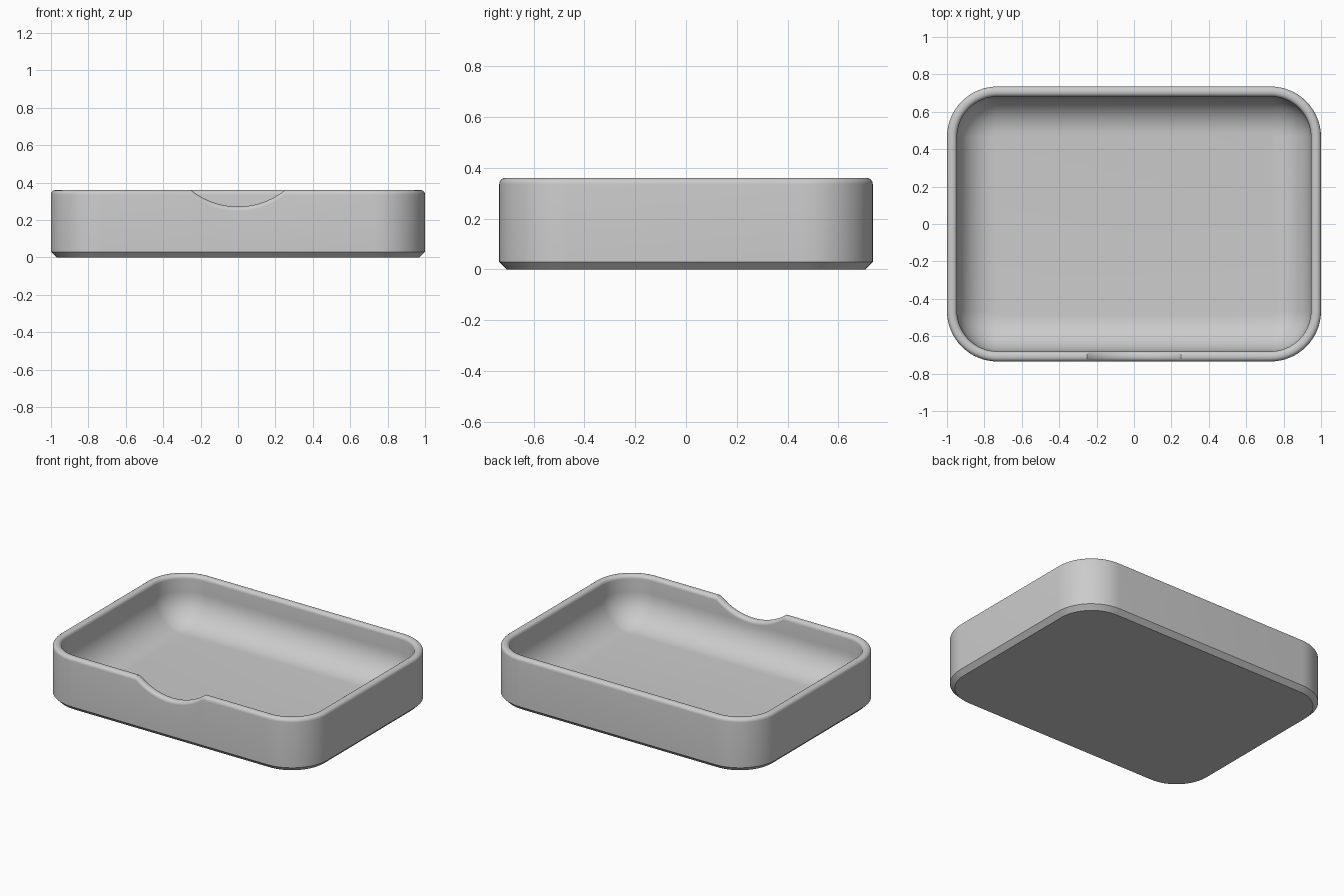
import bpy, bmesh, math

if "Cube" in bpy.data.objects:
    bpy.data.objects.remove(bpy.data.objects["Cube"])

HX, HY, H = 1.0, 0.735, 0.36        # half sizes and height
R, WALL, RIM = 0.27, 0.054, 0.024   # corner radius, wall thickness, rim rounding
FLOOR, COVE = 0.05, 0.20            # floor height and inner fillet radius
CHAMFER = 0.03
NOTCH_W, NOTCH_D = 0.25, 0.088      # half width and depth of the finger notch
NOTCH_R = (NOTCH_W ** 2 + NOTCH_D ** 2) / (2 * NOTCH_D)


def outline(inset):
    """Rounded rectangle, with extra points along the notch in the front side."""
    pts = []
    corners = [(1, -1, -90), (1, 1, 0), (-1, 1, 90), (-1, -1, 180)]
    for sx, sy, start in corners:
        for i in range(17):
            a = math.radians(start + 90 * i / 16)
            r = R - inset
            pts.append((sx * (HX - R) + r * math.cos(a),
                        sy * (HY - R) + r * math.sin(a)))
    for i in range(33):
        pts.append((NOTCH_W * (2 * i / 32 - 1), -HY + inset))
    return pts


def rim_drop(x, y):
    """How far the rim dips at this point."""
    if y > 0 or abs(x) >= NOTCH_W - 1e-6:
        return 0
    return math.sqrt(NOTCH_R ** 2 - x * x) - (NOTCH_R - NOTCH_D)


# Wall section as (inset, height, follows the notch)
section = [(CHAMFER, 0, False), (0, CHAMFER, False)]
for i in range(7):
    a = math.pi / 2 * i / 6
    section.append((RIM * (1 - math.cos(a)), H - RIM + RIM * math.sin(a), True))
for i in range(7):
    a = math.pi / 2 * i / 6
    section.append((WALL - RIM + RIM * math.sin(a), H - RIM + RIM * math.cos(a), True))
for i in range(13):
    a = math.pi / 2 * i / 12
    section.append((WALL + COVE * (1 - math.cos(a)),
                    FLOOR + COVE * (1 - math.sin(a)), False))

# Loft the section around the outline
bm = bmesh.new()
rings = []
for inset, z, dips in section:
    rings.append([bm.verts.new((x, y, z - (rim_drop(x, y) if dips else 0)))
                  for x, y in outline(inset)])
for a, b in zip(rings, rings[1:]):
    n = len(a)
    for i in range(n):
        j = (i + 1) % n
        bm.faces.new((a[i], a[j], b[j], b[i]))
bm.faces.new(rings[0][::-1])   # underside
bm.faces.new(rings[-1])        # inner floor
bmesh.ops.recalc_face_normals(bm, faces=bm.faces)

mesh = bpy.data.meshes.new("tray")
bm.to_mesh(mesh)
bm.free()
tray = bpy.data.objects.new("tray", mesh)
bpy.context.collection.objects.link(tray)

grey = bpy.data.materials.new("light grey")
grey.diffuse_color = (0.6, 0.6, 0.6, 1)
grey.use_nodes = True
grey.node_tree.nodes["Principled BSDF"].inputs["Base Color"].default_value = grey.diffuse_color
mesh.materials.append(grey)

bpy.context.view_layer.objects.active = tray
tray.select_set(True)
bpy.ops.object.shade_smooth_by_angle(angle=math.radians(30))
